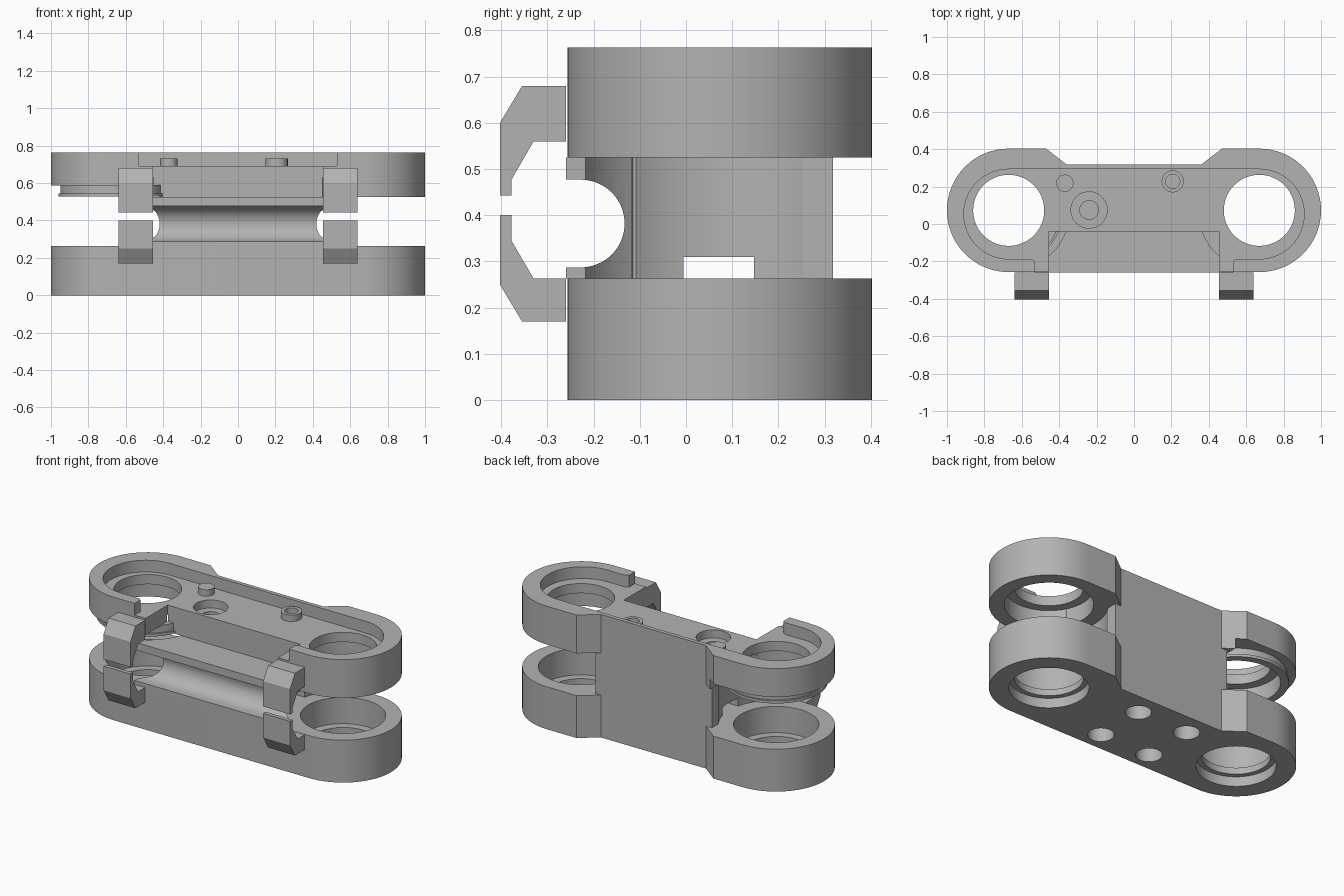
import bpy, bmesh
from math import sin, cos, pi, radians
from mathutils import Vector

cube = bpy.data.objects.get("Cube")
if cube:
    bpy.data.objects.remove(cube, do_unlink=True)

grey = bpy.data.materials.new("plain grey")
grey.use_nodes = True
tone = (0.45, 0.45, 0.45, 1)
grey.diffuse_color = tone
grey.node_tree.nodes["Principled BSDF"].inputs["Base Color"].default_value = tone

END_X, END_Y = 0.67, 0.073


def prism(name, pts, lo, hi, axis="z"):
    """Extrude a closed profile: (x, y) along z, or (y, z) along x."""
    bm = bmesh.new()
    place = (lambda a, b, c: (a, b, c)) if axis == "z" else (lambda a, b, c: (c, a, b))
    base = bm.faces.new([bm.verts.new(place(a, b, lo)) for a, b in pts])
    top = bmesh.ops.extrude_face_region(bm, geom=[base])["geom"]
    move = Vector(place(0, 0, hi - lo))
    bmesh.ops.translate(bm, vec=move, verts=[v for v in top if isinstance(v, bmesh.types.BMVert)])
    bmesh.ops.recalc_face_normals(bm, faces=bm.faces)
    mesh = bpy.data.meshes.new(name)
    bm.to_mesh(mesh)
    bm.free()
    mesh.materials.append(grey)
    obj = bpy.data.objects.new(name, mesh)
    bpy.context.collection.objects.link(obj)
    return obj


def arc(x, y, r, start, end, n=32):
    angles = [radians(start + (end - start) * i / n) for i in range(n + 1)]
    return [(x + r * cos(a), y + r * sin(a)) for a in angles]


def disc(name, x, y, r, lo, hi, axis="z"):
    return prism(name, arc(x, y, r, 0, 360, 64)[:-1], lo, hi, axis)


def box(name, x0, x1, y0, y1, z0, z1):
    return prism(name, [(x0, y0), (x1, y0), (x1, y1), (x0, y1)], z0, z1)


def cut(obj, *cutters):
    bpy.context.view_layer.objects.active = obj
    for c in cutters:
        mod = obj.modifiers.new("cut", "BOOLEAN")
        mod.operation, mod.solver, mod.object = "DIFFERENCE", "EXACT", c
        bpy.ops.object.modifier_apply(modifier=mod.name)
        bpy.data.objects.remove(c, do_unlink=True)


def mirrored(pts):
    """Complete a right-hand outline with its reflection in x."""
    return pts + [(-x, y) for x, y in reversed(pts)]


# Shared outline: two round ends and a waist at the back
outline = mirrored(arc(END_X, END_Y, 0.33, -90, 90) + [(0.47, 0.403), (0.36, 0.318)])

# Lower plate with stepped end bores and four blind holes underneath
lower = prism("lower_plate", outline, 0, 0.263)
for s in (-1, 1):
    cut(lower,
        disc("bore", s * END_X, END_Y, 0.19, -0.1, 0.4),
        disc("seat", s * END_X, END_Y, 0.24, 0.1, 0.4),
        disc("mouth", s * END_X, END_Y, 0.22, -0.1, 0.06))
for x in (-0.225, 0.12):
    for y in (-0.14, 0.18):
        cut(lower, disc("blind_hole", x, y, 0.073, -0.1, 0.13))

# Upper plate with front notch, shallow tray and stepped end bores
upper = prism("upper_plate", outline, 0.525, 0.763)
tray = mirrored([(0.53, -0.4), (0.53, -0.2), (0.55, -0.187)]
                + arc(END_X, 0.053, 0.24, -90, 90))
cut(upper,
    box("notch", -0.455, 0.455, -0.5, -0.04, 0.4, 0.9),
    prism("tray", tray, 0.69, 0.9),
    box("end_relief", -1.2, -0.42, -0.5, 0.6, 0.4, 0.587))
for s in (-1, 1):
    cut(upper,
        disc("bore", s * END_X, END_Y, 0.19, 0.4, 0.9),
        disc("seat", s * END_X, END_Y, 0.245, 0.4, 0.63))
cut(upper,
    disc("recess", -0.24, 0.075, 0.097, 0.64, 0.9),
    disc("screw_hole", -0.24, 0.075, 0.05, 0.56, 0.9))

# Core block between the plates, with pin clearance, cable groove and slot
core_half = [(0.53, -0.26), (0.52, -0.17), (0.4, -0.115), (0.4, 0.318)]
core = prism("core_block", mirrored(core_half), 0.263, 0.525)
for s in (-1, 1):
    cut(core, disc("clearance", s * END_X, END_Y, 0.325, 0.2, 0.6))
groove = [(-0.4, 0.477), (-0.4, 0.287)] + arc(-0.228, 0.382, 0.095, -90, 90)
cut(core,
    prism("groove", groove, -0.8, 0.8, "x"),
    box("slot", -0.8, 0.8, -0.005, 0.147, 0.2, 0.31))

# Collar hanging below the left-hand upper eye
for name, r, z0, z1 in (("collar", 0.28, 0.545, 0.59), ("collar_lip", 0.29, 0.528, 0.545)):
    ring = disc(name, -END_X, END_Y, r, z0, z1)
    cut(ring, disc("collar_bore", -END_X, END_Y, 0.245, 0.4, 0.8))

# Pairs of clip hooks on the front
upper_hook = [(-0.26, 0.68), (-0.355, 0.68), (-0.403, 0.6), (-0.403, 0.443),
              (-0.378, 0.443), (-0.378, 0.477), (-0.33, 0.56), (-0.26, 0.56)]
lower_hook = [(-0.26, 0.17), (-0.355, 0.17), (-0.403, 0.25), (-0.403, 0.4),
              (-0.378, 0.4), (-0.378, 0.345), (-0.33, 0.263), (-0.26, 0.263)]
for side, x0, x1 in (("left", 0.455, 0.64), ("right", -0.64, -0.455)):
    prism("upper_hook_" + side, upper_hook, x0, x1, "x")
    prism("lower_hook_" + side, lower_hook, x0, x1, "x")

# Small peg and hollow boss on the tray floor
disc("peg", -0.37, 0.218, 0.046, 0.685, 0.73)
boss = disc("hollow_boss", 0.207, 0.228, 0.059, 0.685, 0.73)
cut(boss, disc("boss_hole", 0.207, 0.228, 0.038, 0.695, 0.8))

# Smooth curved walls, crisp edges
for obj in bpy.context.scene.objects:
    if obj.type == "MESH":
        bpy.ops.object.select_all(action="DESELECT")
        obj.select_set(True)
        bpy.context.view_layer.objects.active = obj
        bpy.ops.object.shade_smooth_by_angle(angle=radians(25))
